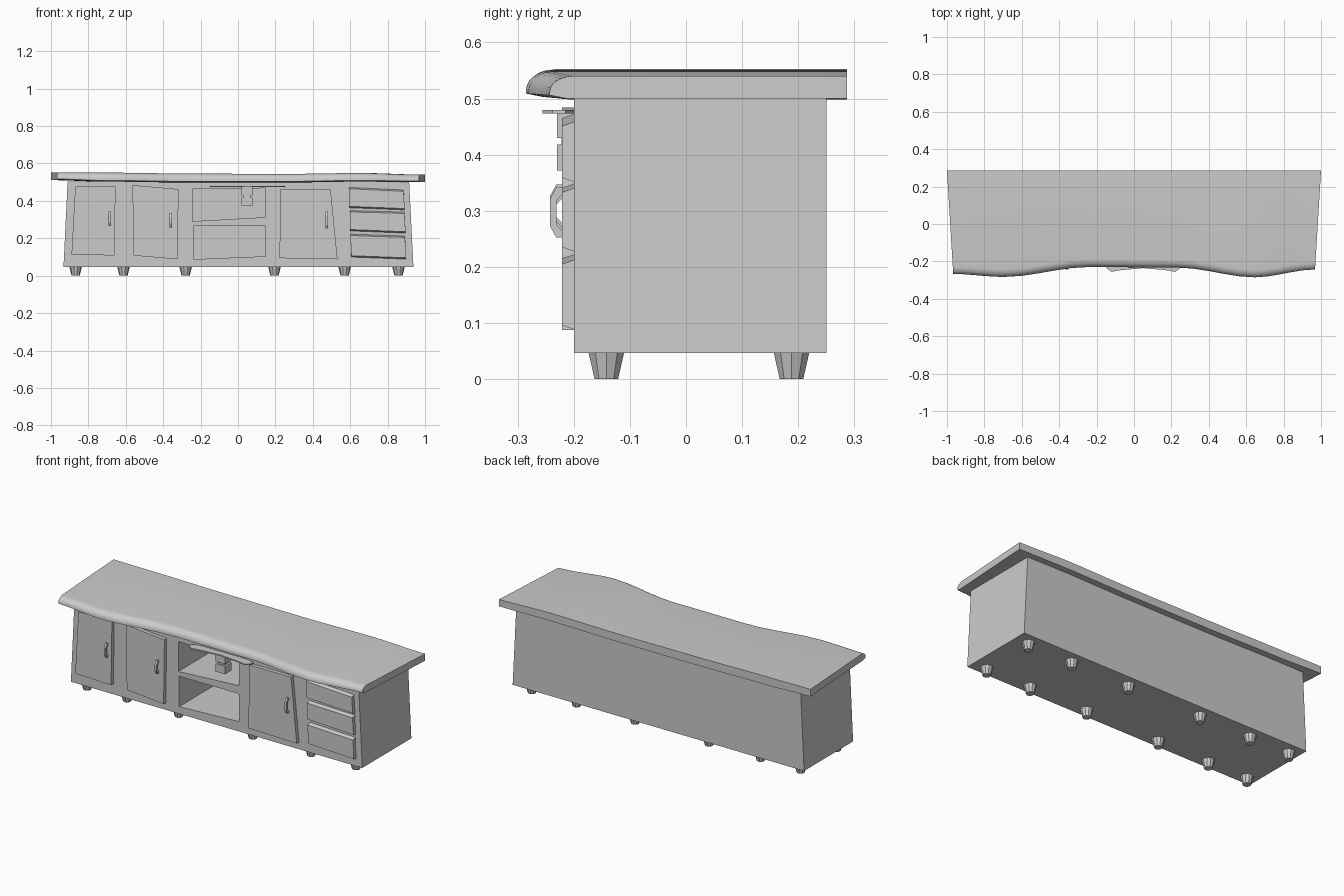
import bpy, math

if "Cube" in bpy.data.objects:
    bpy.data.objects.remove(bpy.data.objects["Cube"])

def make(name, verts, faces, smooth=False):
    me = bpy.data.meshes.new(name)
    me.from_pydata(verts, [], faces)
    ob = bpy.data.objects.new(name, me)
    bpy.context.collection.objects.link(ob)
    bpy.context.view_layer.objects.active = ob
    bpy.ops.object.select_all(action='DESELECT')
    ob.select_set(True)
    bpy.ops.object.mode_set(mode='EDIT')
    bpy.ops.mesh.select_all(action='SELECT')
    bpy.ops.mesh.normals_make_consistent(inside=False)
    bpy.ops.object.mode_set(mode='OBJECT')
    if smooth:
        bpy.ops.object.shade_smooth_by_angle(angle=math.radians(35))
    return ob

def loft(name, rings, smooth=False):
    """Closed solid through rings of equal point count."""
    n = len(rings[0])
    verts = [p for r in rings for p in r]
    faces = [(a*n+i, a*n+(i+1) % n, (a+1)*n+(i+1) % n, (a+1)*n+i)
             for a in range(len(rings)-1) for i in range(n)]
    faces += [tuple(range(n)), tuple(range((len(rings)-1)*n, len(rings)*n))]
    return make(name, verts, faces, smooth)

def panel(name, quad, y0, y1, inset=0.0):
    """Front-facing polygon (x, z) extruded from y0 to y1; front may be inset in z."""
    zm = sum(z for x, z in quad) / len(quad)
    back = [(x, y0, z) for x, z in quad]
    front = [(x, y1, z - math.copysign(inset, z-zm)) for x, z in quad]
    return loft(name, [back, front])

# Cabinet body, wider at the base, with two open shelves cut in
body = panel("cabinet_body", [(-.933, .047), (.938, .047), (.915, .503), (-.911, .503)], .25, -.2)
openings = [[(-.243, .463), (.147, .468), (.147, .313), (-.243, .291)],
            [(-.238, .265), (.147, .265), (.147, .104), (-.238, .088)]]
for i, q in enumerate(openings):
    cut = panel(f"shelf_cutter_{i}", q, .22, -.3)
    cut.hide_render = True
    cut.hide_set(True)
    m = body.modifiers.new("opening", 'BOOLEAN')
    m.operation, m.solver, m.object = 'DIFFERENCE', 'EXACT', cut

# Crooked doors
doors = [[(-.87, .478), (-.655, .478), (-.66, .108), (-.89, .114)],
         [(-.564, .484), (-.318, .463), (-.323, .088), (-.559, .108)],
         [(.227, .463), (.495, .463), (.532, .088), (.222, .094)]]
for i, q in enumerate(doors):
    panel(f"door_{i}", q, -.195, -.221)

# Drawer fronts with sloped top and bottom edges
drawers = [[(.593, .474), (.885, .460), (.891, .350), (.593, .362)],
           [(.598, .350), (.890, .342), (.896, .226), (.600, .238)],
           [(.601, .224), (.893, .214), (.898, .087), (.606, .098)]]
for i, q in enumerate(drawers):
    panel(f"drawer_{i}", q, -.195, -.221, .009)

# Bent door handles
for i, (x, z0, z1) in enumerate([(-.686, .265, .347), (-.36, .258, .335), (.475, .252, .342)]):
    prof = [(-.22, z1), (-.231, z1), (-.242, z1-.02), (-.242, z0+.02), (-.231, z0), (-.22, z0),
            (-.22, z0+.012), (-.231, z0+.024), (-.231, z1-.024), (-.22, z1-.012)]
    loft(f"door_handle_{i}", [[(x+s, y, z) for y, z in prof] for s in (-.006, .006)])

# Wavy worktop with rounded front edge: x, front y, top z, bottom z
stations = [(-1, -.267, .553, .511), (-.72, -.283, .551, .503), (-.25, -.23, .546, .498),
            (.24, -.233, .544, .498), (.67, -.285, .549, .503), (1, -.243, .540, .500)]
rings = []
for k in range(5):
    a, b = stations[k], stations[k+1]
    for j in range(6 if k == 4 else 5):
        t = j/5
        s = t*t*(3-2*t)
        x = a[0]+(b[0]-a[0])*t
        yf, zt, zb = (a[n]+(b[n]-a[n])*s for n in (1, 2, 3))
        r = zt-zb-.012
        prof = [(.287, zb), (yf+.03, zb), (yf, zb+.006)]
        prof += [(yf+.042*(1-math.cos(h)), zt-r+r*math.sin(h))
                 for h in (math.pi/2*q/6 for q in range(7))]
        prof.append((.287, zt))
        rings.append([(x*(.967+.033*(y+.26)/.547), y, z) for y, z in prof])
loft("worktop", rings, True)

# Two rows of tapered feet
for i, x in enumerate((-.868, -.612, -.28, .195, .57, .858)):
    for row, y in (("front", -.142), ("back", .188)):
        loft(f"{row}_foot_{i}", [[(x+r*math.cos(math.tau*k/10), y+r*math.sin(math.tau*k/10), z)
             for k in range(10)] for r, z in ((.022, 0), (.034, .05))])

# Thin slide-out plate under the worktop with rounded ends
outline = [(-.15, -.215), (-.145, -.238), (-.12, -.256), (-.08, -.248), (.05, -.236), (.18, -.248),
           (.22, -.256), (.245, -.238), (.25, -.215), (.2, -.2), (-.1, -.2)]
loft("slide_plate", [[(x, y, z) for x, y in outline] for z in (.473, .480)])

# Small stacked latch hanging in the opening
for name, x0, x1, z0, z1, yf in (("latch_upper", .018, .078, .43, .474, -.23),
                                 ("latch_stem", .03, .066, .41, .44, -.222),
                                 ("latch_lower", .018, .078, .372, .418, -.23)):
    panel(name, [(x0, z0), (x1, z0), (x1, z1), (x0, z1)], -.17, yf)
